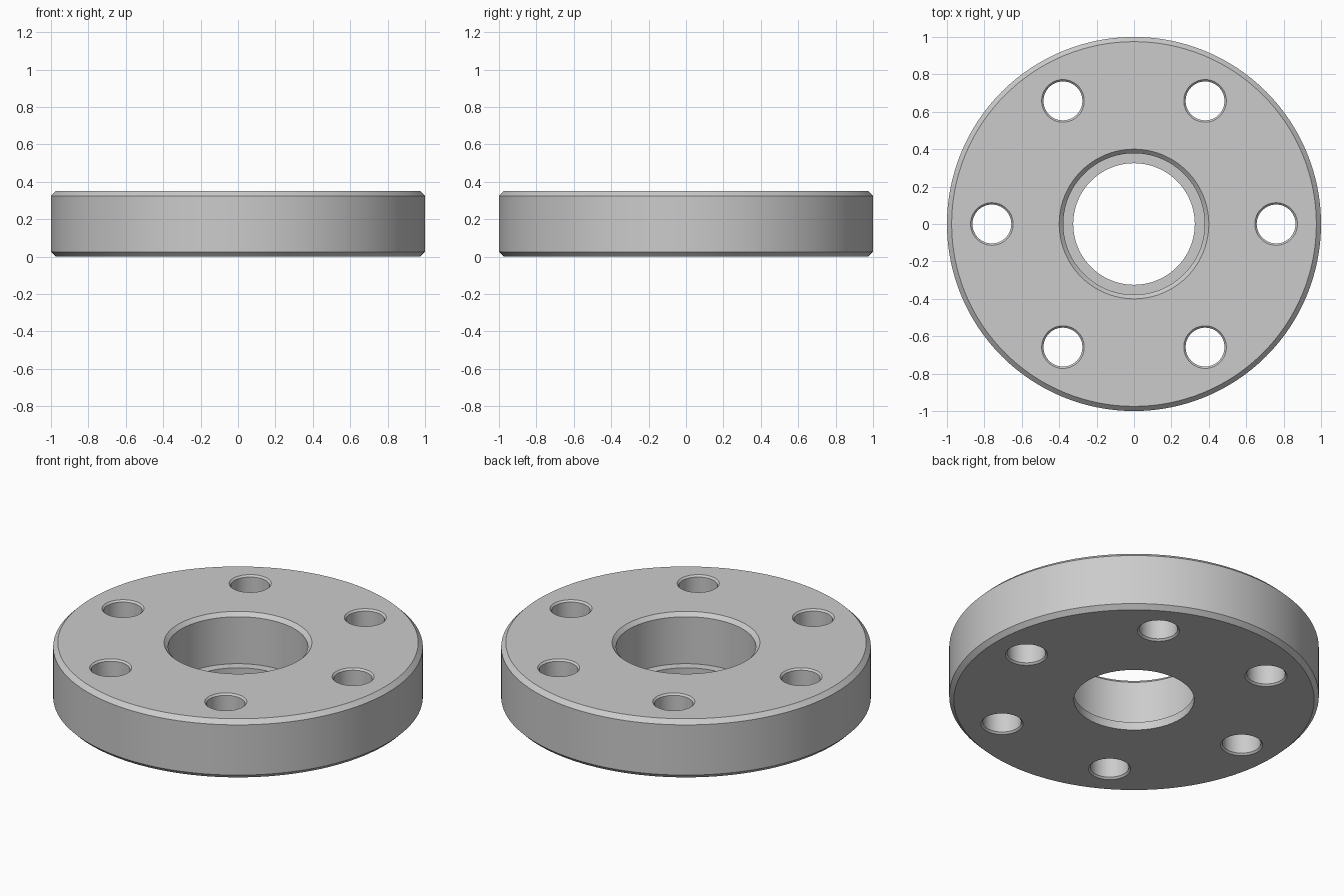
import bpy, bmesh, math
from mathutils import Matrix, Vector

cube = bpy.data.objects.get("Cube")
if cube:
    bpy.data.objects.remove(cube, do_unlink=True)

HEIGHT = 0.35
HOLES = 6
HOLE_CIRCLE = 0.76

steel = bpy.data.materials.new("light grey steel")
steel.use_nodes = True
grey = (0.6, 0.6, 0.6, 1)
steel.diffuse_color = grey
steel.node_tree.nodes["Principled BSDF"].inputs["Base Color"].default_value = grey


def lathe(name, profile, steps):
    """Revolve a closed (radius, z) outline around the z axis."""
    bm = bmesh.new()
    verts = [bm.verts.new((r, 0, z)) for r, z in profile]
    edges = [bm.edges.new((verts[i - 1], verts[i])) for i in range(len(verts))]
    bmesh.ops.spin(bm, geom=verts + edges, cent=(0, 0, 0), axis=(0, 0, 1),
                   angle=math.tau, steps=steps, use_merge=True)
    bmesh.ops.remove_doubles(bm, verts=bm.verts, dist=1e-5)
    # Drop edges and faces left collapsed on the axis
    bmesh.ops.delete(bm, geom=[e for e in bm.edges if not e.link_faces], context='EDGES')
    bmesh.ops.recalc_face_normals(bm, faces=bm.faces)
    mesh = bpy.data.meshes.new(name)
    bm.to_mesh(mesh)
    bm.free()
    mesh.materials.append(steel)
    obj = bpy.data.objects.new(name, mesh)
    bpy.context.collection.objects.link(obj)
    return obj


# Flange body: chamfered rim, stepped central bore with a low ledge
c = 0.025
flange = lathe("flange_ring", [
    (1 - c, 0), (1, c), (1, HEIGHT - c), (1 - c, HEIGHT),
    (0.4, HEIGHT), (0.378, HEIGHT - 0.022), (0.378, 0.048),
    (0.325, 0.048), (0.325, 0)], 128)

# Bolt hole cutter, flared at both ends to chamfer the hole rims
e = 0.01
r = 0.104
cutter = lathe("bolt_hole_cutter", [
    (0, -e), (r + 2 * e, -e), (r, e),
    (r, HEIGHT - e), (r + 2 * e, HEIGHT + e), (0, HEIGHT + e)], 48)

# Repeat the cutter around the bolt circle in one mesh
bm = bmesh.new()
for i in range(HOLES):
    start = len(bm.verts)
    bm.from_mesh(cutter.data)
    bm.verts.ensure_lookup_table()
    turn = Matrix.Rotation(math.tau * i / HOLES, 4, 'Z')
    bmesh.ops.transform(bm, verts=bm.verts[start:],
                        matrix=turn @ Matrix.Translation(Vector((HOLE_CIRCLE, 0, 0))))
bm.to_mesh(cutter.data)
bm.free()
cutter.hide_render = True

# Cut the bolt holes
cut = flange.modifiers.new("bolt_holes", 'BOOLEAN')
cut.operation = 'DIFFERENCE'
cut.solver = 'EXACT'
cut.object = cutter
for obj in bpy.context.selected_objects:
    obj.select_set(False)
flange.select_set(True)
bpy.context.view_layer.objects.active = flange
bpy.ops.object.modifier_apply(modifier=cut.name)
bpy.data.objects.remove(cutter, do_unlink=True)

# Smooth round walls, crisp chamfer edges
bpy.ops.object.shade_smooth_by_angle(angle=math.radians(30))
